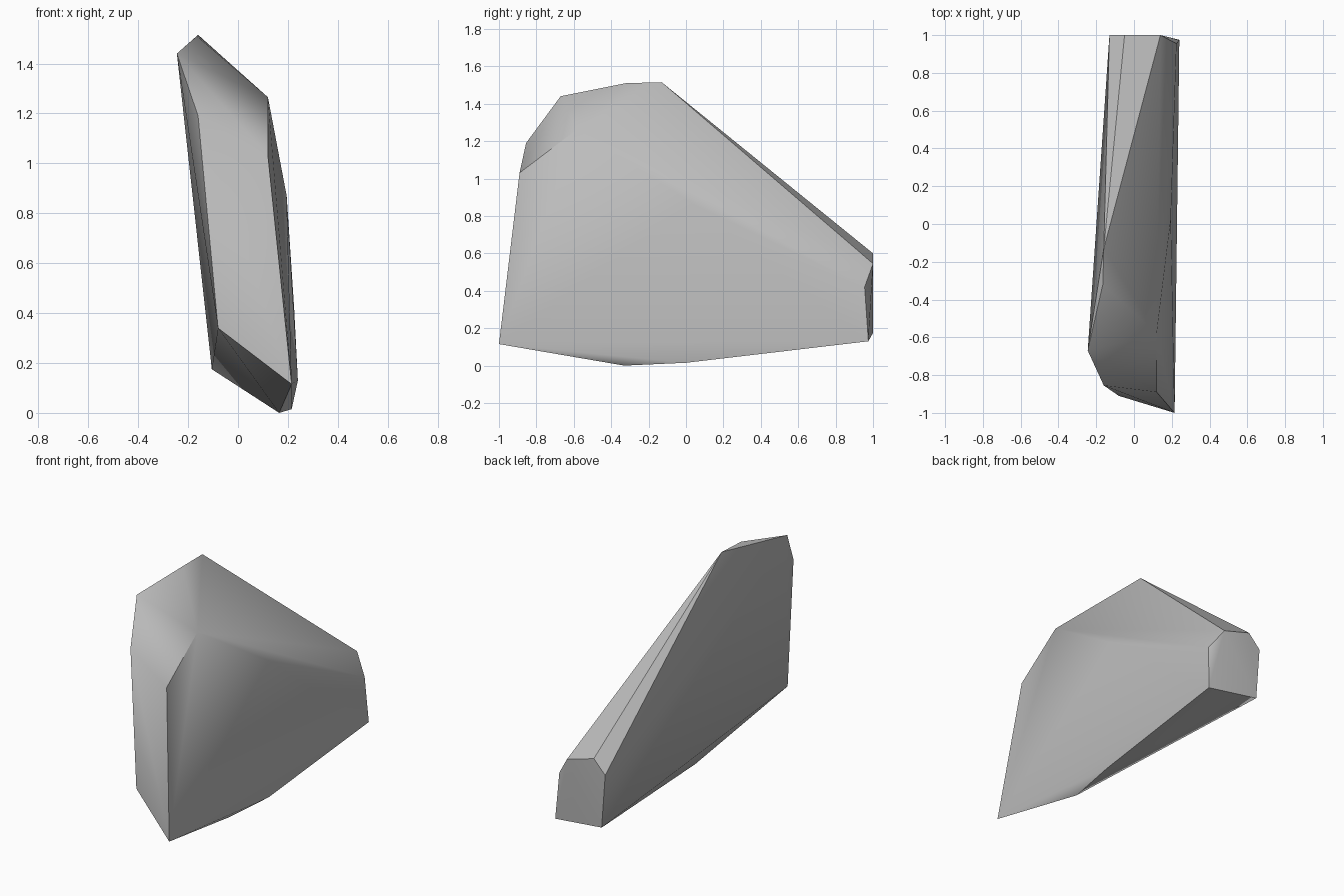
import bpy, bmesh, math

cube = bpy.data.objects.get("Cube")
if cube:
    bpy.data.objects.remove(cube, do_unlink=True)

# Stone colour
stone = bpy.data.materials.new("stone_grey")
stone.use_nodes = True
grey = (0.5, 0.5, 0.5, 1)
stone.diffuse_color = grey
bsdf = next(n for n in stone.node_tree.nodes if n.type == "BSDF_PRINCIPLED")
bsdf.inputs["Base Color"].default_value = grey
bsdf.inputs["Roughness"].default_value = 0.8

# Corners of the slab, grouped by region
crest = [(-0.245, -0.67, 1.44), (-0.165, -0.32, 1.51),
         (-0.16, -0.13, 1.515), (0.12, -0.58, 1.265)]
front = [(-0.16, -0.855, 1.19), (0.12, -0.89, 1.03),
         (0.215, -1.0, 0.115), (-0.08, -0.91, 0.34)]
middle = [(0.195, 0.03, 0.87), (0.165, -0.33, 0.0), (0.215, 0.0, 0.015)]
tail = [(-0.05, 1.0, 0.6), (0.14, 1.0, 0.545), (-0.13, 1.0, 0.515),
        (-0.105, 1.0, 0.175), (0.225, 0.955, 0.42), (0.24, 0.975, 0.13)]

# Wrap the corners in a convex shell
bm = bmesh.new()
for corner in crest + front + middle + tail:
    bm.verts.new(corner)
bmesh.ops.convex_hull(bm, input=bm.verts[:])
bmesh.ops.delete(bm, geom=[v for v in bm.verts if not v.link_faces], context="VERTS")
bmesh.ops.dissolve_limit(bm, angle_limit=math.radians(1),
                         verts=bm.verts[:], edges=bm.edges[:])
bmesh.ops.recalc_face_normals(bm, faces=bm.faces[:])

mesh = bpy.data.meshes.new("rock_slab")
bm.to_mesh(mesh)
bm.free()
mesh.materials.append(stone)
rock = bpy.data.objects.new("rock_slab", mesh)
bpy.context.collection.objects.link(rock)

# Soft broad facets with crisp outer edges
bpy.ops.object.select_all(action="DESELECT")
rock.select_set(True)
bpy.context.view_layer.objects.active = rock
bpy.ops.object.shade_smooth_by_angle(angle=math.radians(40))
